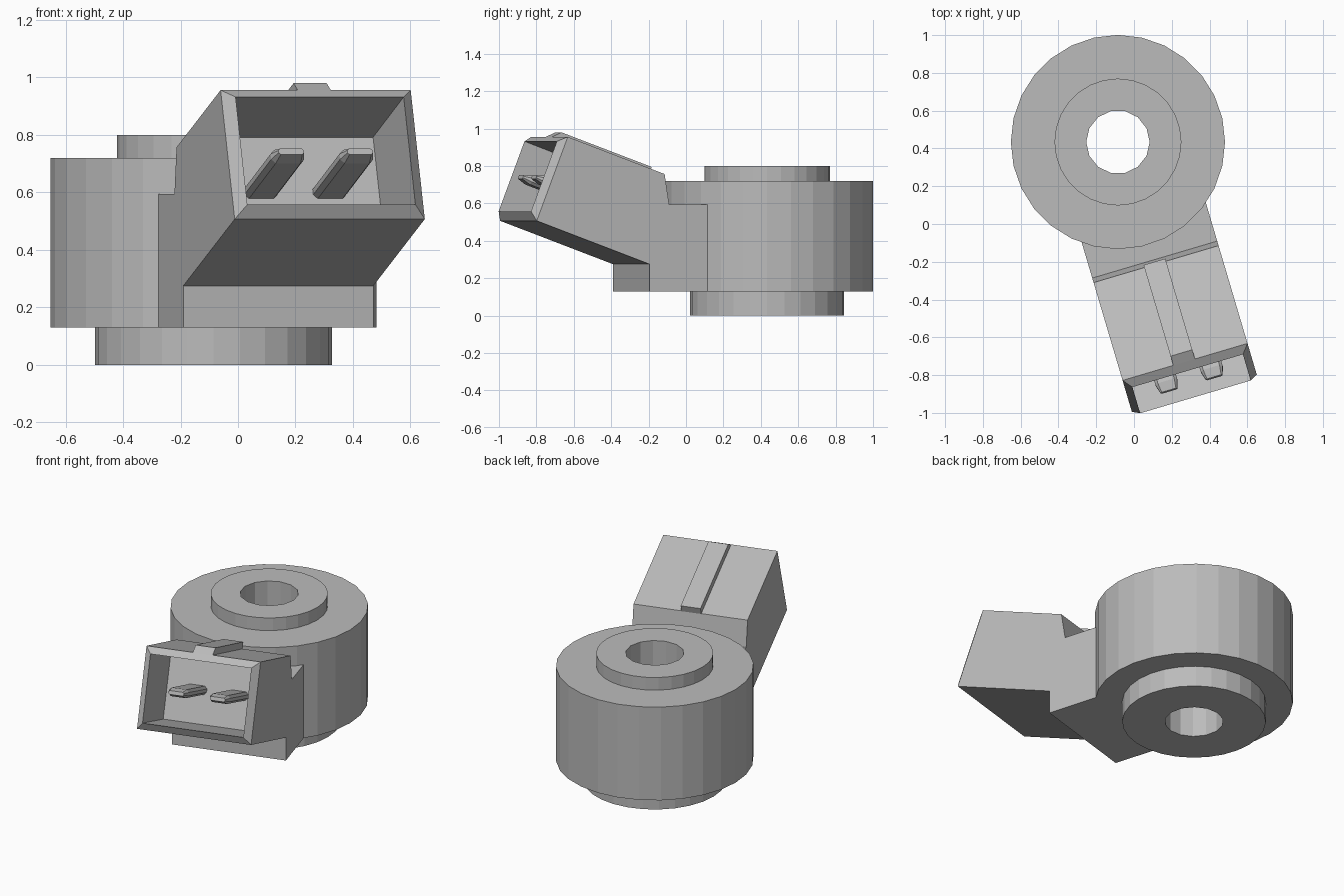
import bpy, bmesh, math
from mathutils import Matrix, Vector

if "Cube" in bpy.data.objects:
    bpy.data.objects.remove(bpy.data.objects["Cube"], do_unlink=True)

# One grey plastic
grey = bpy.data.materials.new("grey_plastic")
grey.use_nodes = True
color = (0.5, 0.5, 0.5, 1)
grey.diffuse_color = color
grey.node_tree.nodes["Principled BSDF"].inputs["Base Color"].default_value = color

# Shared frame: ring axis at the origin, arm pointing along local -y
frame = Matrix.Translation((-0.085, 0.434, 0)) @ Matrix.Rotation(math.radians(16.5), 4, "Z")
pitch = math.radians(20.5)
ahead = Vector((0, -math.cos(pitch), math.sin(pitch)))


def finish(name, bm):
    mesh = bpy.data.meshes.new(name)
    bm.to_mesh(mesh)
    bm.free()
    mesh.materials.append(grey)
    obj = bpy.data.objects.new(name, mesh)
    obj.matrix_world = frame
    bpy.context.collection.objects.link(obj)
    return obj


def ring(name, radius, low, high, hole=0.168, sides=28):
    """Flat-sided tube whose hole has half as many sides as its outside."""
    bm = bmesh.new()
    loops = []
    for i in range(sides):
        a = 2 * math.pi * i / sides - frame.to_euler().z
        inner = hole * (math.cos(2 * math.pi / sides) if i % 2 else 1)
        section = [(inner, low), (radius, low), (radius, high), (inner, high)]
        loops.append([bm.verts.new((r * math.cos(a), r * math.sin(a), z)) for r, z in section])
    for i in range(sides):
        a, b = loops[i], loops[(i + 1) % sides]
        for j in range(4):
            k = (j + 1) % 4
            bm.faces.new((a[j], b[j], b[k], a[k]))
    bmesh.ops.recalc_face_normals(bm, faces=bm.faces)
    return finish(name, bm)


def prism(profile, left, right):
    """Extrude a (forward, height) profile sideways."""
    bm = bmesh.new()
    face = bm.faces.new([bm.verts.new((left, -v, z)) for v, z in profile])
    moved = bmesh.ops.extrude_face_region(bm, geom=[face])["geom"]
    verts = [g for g in moved if isinstance(g, bmesh.types.BMVert)]
    bmesh.ops.translate(bm, verts=verts, vec=(right - left, 0, 0))
    bmesh.ops.recalc_face_normals(bm, faces=bm.faces)
    return bm


def foremost(bm, direction):
    bm.normal_update()
    return max(bm.faces, key=lambda f: f.normal.dot(direction))


# Sensor ring and its collars
ring("ring_body", 0.567, 0.13, 0.72)
ring("upper_collar", 0.336, 0.72, 0.80)
ring("lower_collar", 0.412, 0.0, 0.13)

# Arm and tilted socket, with a chamfered rim and a deep opening
profile = [(0.3, 0.13), (0.76, 0.13), (0.76, 0.275), (1.39, 0.507),
           (1.217, 0.956), (0.677, 0.757), (0.652, 0.595), (0.3, 0.595)]
bm = prism(profile, -0.335, 0.355)
mouth = foremost(bm, ahead)
bmesh.ops.inset_region(bm, faces=[mouth], thickness=0.04, depth=0.037, use_even_offset=True)
floor = bmesh.ops.extrude_discrete_faces(bm, faces=[mouth])["faces"][0]
bmesh.ops.translate(bm, verts=floor.verts, vec=-0.4 * ahead)
finish("socket_arm", bm)

# Locking rib along the top of the socket
rib = [(0.68, 0.745), (0.663, 0.795), (1.166, 0.98), (1.217, 0.956), (1.22, 0.945)]
finish("locking_rib", prism(rib, -0.055, 0.065))

# Two contact blades with chamfered edges and tapered tips
tilt = Matrix.Translation((0, -1.34, 0.742)) @ Matrix.Rotation(-pitch, 4, "X")
for name, u in (("right_contact", -0.115), ("left_contact", 0.135)):
    bm = bmesh.new()
    bmesh.ops.create_cube(bm, size=1, matrix=Matrix.Diagonal((0.12, 0.38, 0.05, 1)))
    bmesh.ops.translate(bm, verts=bm.verts, vec=(0, 0.24, 0))
    long_edges = [e for e in bm.edges if abs(e.verts[0].co.y - e.verts[1].co.y) > 0.1]
    bmesh.ops.bevel(bm, geom=long_edges, offset=0.015, segments=1, affect="EDGES")
    tip = foremost(bm, Vector((0, -1, 0)))
    bmesh.ops.inset_region(bm, faces=[tip], thickness=0.014, depth=0.05, use_even_offset=True)
    bmesh.ops.transform(bm, verts=bm.verts, matrix=Matrix.Translation((u, 0, 0)) @ tilt)
    finish(name, bm)
